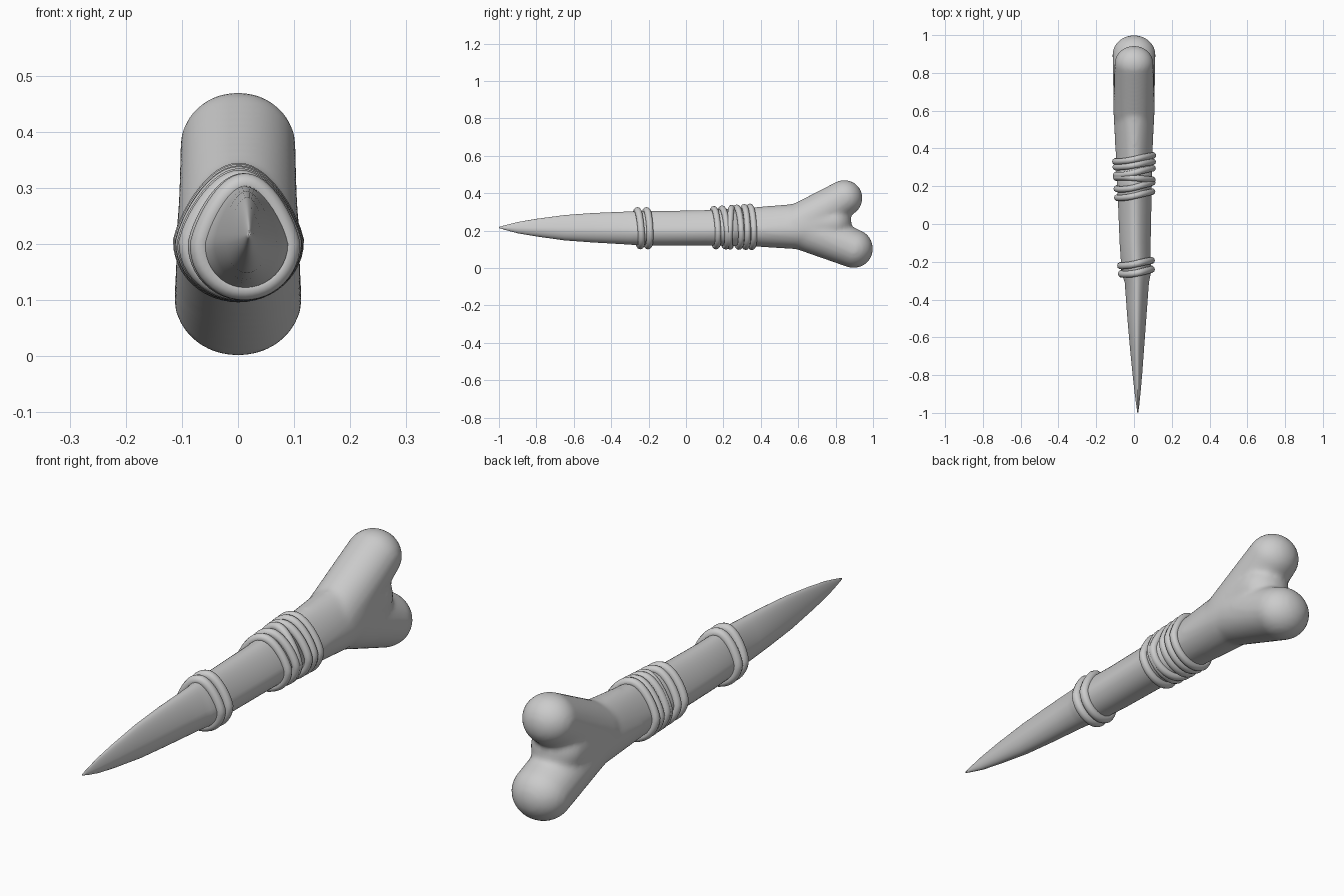
import bpy, bmesh, math
from mathutils import Matrix, Vector

if "Cube" in bpy.data.objects:
    bpy.data.objects.remove(bpy.data.objects["Cube"])

# Side and top profile of the shaft: y, top z, bottom z, centre x, half width
PROFILE = [(-1.0, .220, .214, .020, .002), (-.96, .231, .202, .020, .008),
           (-.9, .246, .186, .019, .015), (-.8, .263, .169, .018, .025),
           (-.65, .283, .148, .016, .038), (-.5, .294, .137, .015, .050),
           (-.31, .302, .126, .015, .064), (-.26, .304, .122, .012, .077),
           (-.1, .305, .121, .006, .082), (.1, .309, .121, .004, .088),
           (.35, .325, .116, .000, .097), (.6, .345, .100, .000, .110),
           (.68, .345, .100, .000, .110)]


def section_point(y, a, offset=0.0):
    """Point on the teardrop cross-section of the shaft at y, angle a."""
    y = max(-1.0, min(.68, y))
    for p, q in zip(PROFILE, PROFILE[1:]):
        if y <= q[0]:
            break
    t = (y - p[0]) / (q[0] - p[0])
    top, bot, cx, w = (p[i] + (q[i] - p[i]) * t for i in range(1, 5))
    zc = bot + .43 * (top - bot)
    s, c = math.sin(a), math.cos(a)
    pinch = .30 * (1 - max(0, min(1, (y - .35) / .25)) * .6)
    x = cx + (w + offset) * c * (1 - pinch * max(0, s))
    z = zc + s * ((top - zc if s > 0 else zc - bot) + offset)
    return Vector((x, y, z))


def loft(bm, ys, n=40):
    rings = [[bm.verts.new(section_point(y, 2 * math.pi * i / n)) for i in range(n)]
             for y in ys]
    for r, s in zip(rings, rings[1:]):
        for i in range(n):
            j = (i + 1) % n
            bm.faces.new((r[i], r[j], s[j], s[i]))
    bm.faces.new(rings[0])
    bm.faces.new(rings[-1])


def finish(bm, name):
    bmesh.ops.recalc_face_normals(bm, faces=bm.faces)
    me = bpy.data.meshes.new(name)
    bm.to_mesh(me)
    bm.free()
    me.shade_smooth()
    ob = bpy.data.objects.new(name, me)
    bpy.context.collection.objects.link(ob)
    return ob


# Pointed blade and shaft
bm = bmesh.new()
ys = [p[0] for p in PROFILE if p[0] < .3]
ys = sorted(ys + [(a + b) / 2 for a, b in zip(ys, ys[1:])] + [.2, .31])
loft(bm, ys)
finish(bm, "bone_blade")

# Forked knuckle: chains of ellipsoids fused into one smooth body
bm = bmesh.new()
loft(bm, [.29 + .03 * i for i in range(14)])


def blob(y, z, r, rx):
    m = Matrix.Translation((0, y, z)) @ Matrix.Diagonal((rx, r, r, 1))
    bmesh.ops.create_uvsphere(bm, u_segments=32, v_segments=20, radius=1, matrix=m)


def lobe(start, end, n=12):
    for i in range(n + 1):
        t = i / n
        blob(*(a + (b - a) * t for a, b in zip(start, end)))


lobe((.60, .224, .118, .108), (.847, .374, .097, .104))
lobe((.60, .222, .118, .108), (.896, .104, .104, .115))
lobe((.62, .222, .115, .110), (.785, .242, .100, .108))
knuckle = finish(bm, "bone_knuckle")
m = knuckle.modifiers.new("fuse", 'REMESH')
m.mode = 'VOXEL'
m.voxel_size = .011
m.use_smooth_shade = True
m = knuckle.modifiers.new("soften", 'SMOOTH')
m.factor = .5
m.iterations = 10


# Cord wraps: tilted loops that follow the shaft
def cord_loop(name, y, tilt, lean, radius):
    bm = bmesh.new()
    n, k = 48, 10
    path = []
    for i in range(n):
        a = 2 * math.pi * i / n
        path.append(section_point(y + tilt * math.cos(a) + lean * math.sin(a), a, .003))
    rings = []
    for i in range(n):
        tan = (path[(i + 1) % n] - path[i - 1]).normalized()
        out = tan.cross(Vector((0, 1, 0))).normalized()
        side = tan.cross(out)
        rings.append([bm.verts.new(path[i] + radius * (out * math.cos(b) + side * math.sin(b)))
                      for b in (2 * math.pi * j / k for j in range(k))])
    for i in range(n):
        r, s = rings[i], rings[(i + 1) % n]
        for j in range(k):
            q = (j + 1) % k
            bm.faces.new((r[j], r[q], s[q], s[j]))
    finish(bm, name)


UPPER = [(.155, .016, -.006), (.203, .017, -.010), (.240, -.006, .004),
         (.277, .018, -.006), (.315, .014, -.004), (.347, .016, -.005)]
LOWER = [(-.252, .012, -.008), (-.207, .014, -.004)]
for i, (y, tilt, lean) in enumerate(UPPER):
    cord_loop(f"grip_cord_{i + 1}", y, tilt, lean, .017)
for i, (y, tilt, lean) in enumerate(LOWER):
    cord_loop(f"blade_cord_{i + 1}", y, tilt, lean, .019)
